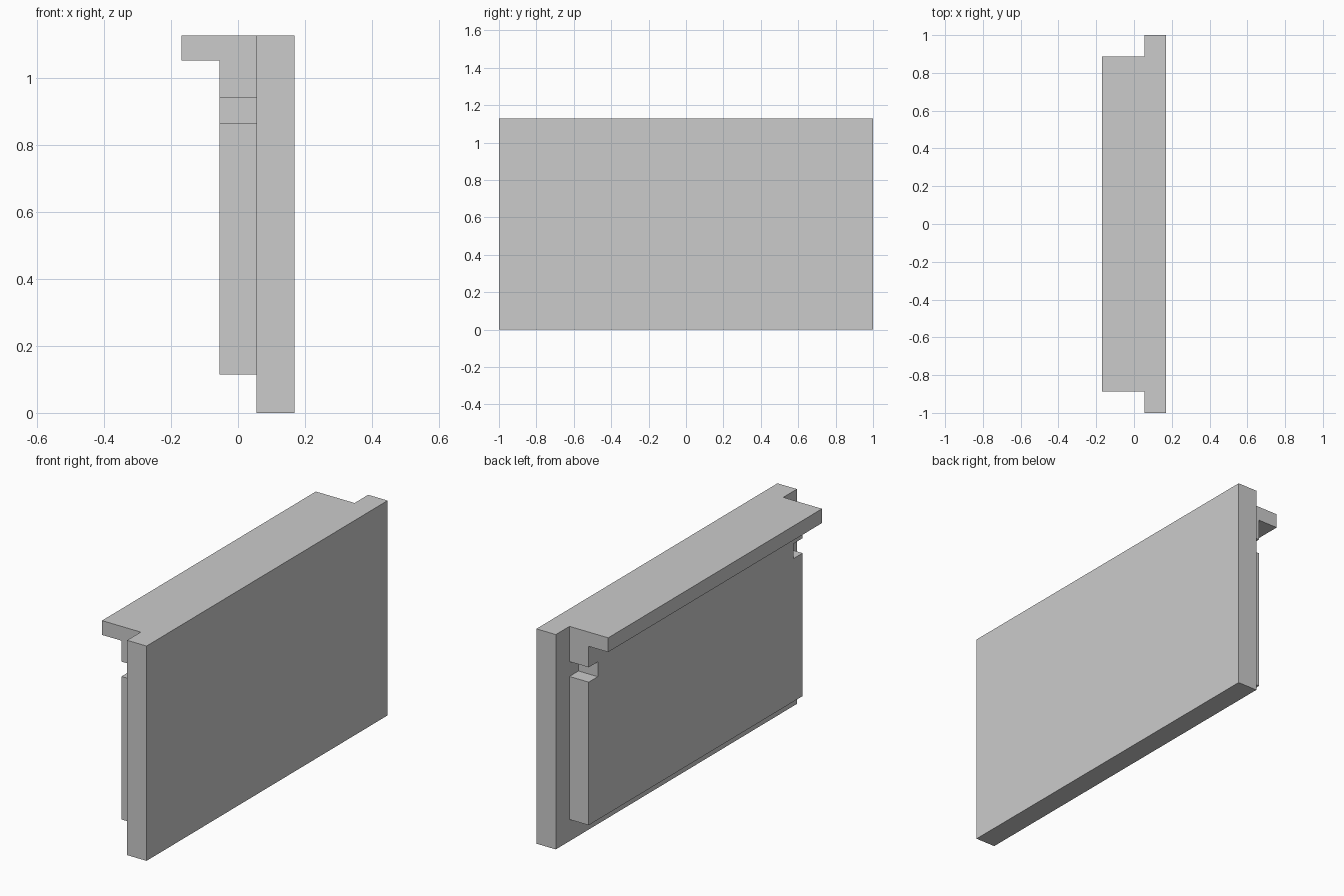
import bpy

cube = bpy.data.objects.get("Cube")
if cube:
    bpy.data.objects.remove(cube, do_unlink=True)

grey = bpy.data.materials.new("plain_grey")
grey.use_nodes = True
colour = (0.6, 0.6, 0.6, 1)
grey.diffuse_color = colour
grey.node_tree.nodes["Principled BSDF"].inputs["Base Color"].default_value = colour

HALF_DEPTH, THIRD, TOP = 0.169, 0.056, 1.128
INSET = 0.887        # half length of the backing and lip
NOTCH = 0.075        # notch depth along y


def box(name, low, high):
    """Axis-aligned block between two corners."""
    bpy.ops.mesh.primitive_cube_add(size=1)
    ob = bpy.context.object
    ob.name = ob.data.name = name
    for v in ob.data.vertices:
        v.co = [h if c > 0 else l for c, l, h in zip(v.co, low, high)]
    ob.data.materials.append(grey)
    return ob


def combine(target, tool, operation):
    """Apply a boolean and discard the tool block."""
    mod = target.modifiers.new(operation.lower(), 'BOOLEAN')
    mod.operation, mod.solver, mod.object = operation, 'EXACT', tool
    bpy.context.view_layer.objects.active = target
    bpy.ops.object.modifier_apply(modifier=mod.name)
    bpy.data.objects.remove(tool, do_unlink=True)


# Thick backing with a notch near the top of each end
backing = box("backing", (-THIRD, -INSET, 0.114), (THIRD, INSET, TOP))
for side in (-1, 1):
    ys = sorted((side * (INSET - NOTCH), side * 1.1))
    cutter = box("notch_cutter", (-0.3, ys[0], 0.865), (0.3, ys[1], 0.943))
    combine(backing, cutter, 'DIFFERENCE')

# Hanging lip along the top, and the front panel, fused into one body
lip = box("top_lip", (-HALF_DEPTH, -INSET, 1.053), (0, INSET, TOP))
combine(backing, lip, 'UNION')
panel = box("panel", (THIRD, -1, 0), (HALF_DEPTH, 1, TOP))
combine(panel, backing, 'UNION')
